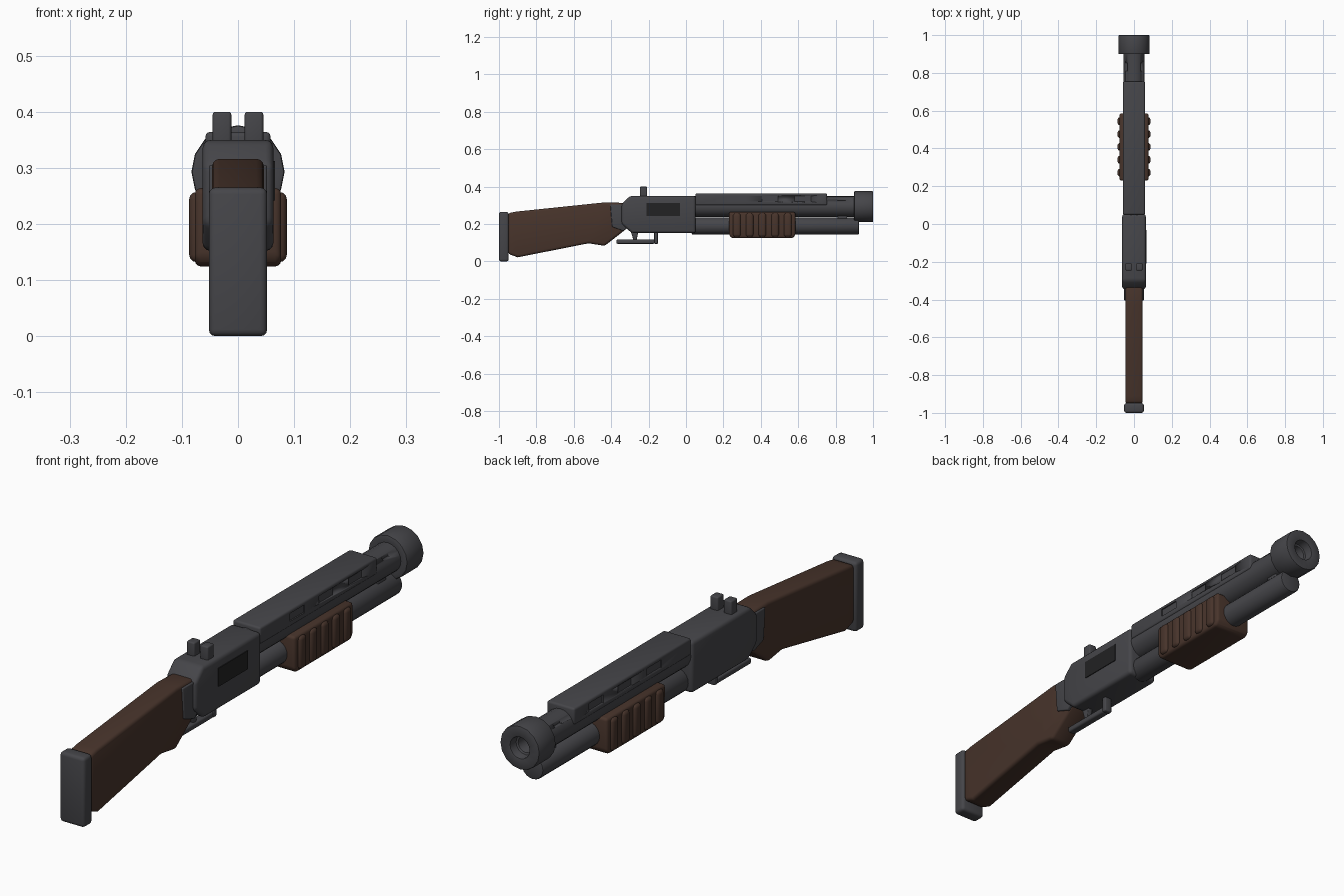
import bpy, bmesh, math
from mathutils import Vector, Matrix

if "Cube" in bpy.data.objects:
    bpy.data.objects.remove(bpy.data.objects["Cube"], do_unlink=True)


def material(name, rgb):
    m = bpy.data.materials.new(name)
    m.use_nodes = True
    m.diffuse_color = (*rgb, 1)
    bsdf = m.node_tree.nodes["Principled BSDF"]
    bsdf.inputs["Base Color"].default_value = (*rgb, 1)
    bsdf.inputs["Roughness"].default_value = 0.7
    return m


METAL = material("dark_grey_metal", (0.06, 0.06, 0.067))
WOOD = material("brown_wood", (0.064, 0.034, 0.024))
BLACK = material("black_port", (0.016, 0.016, 0.017))


def finish(name, bm, mat, bevel=0, segments=3):
    bmesh.ops.recalc_face_normals(bm, faces=bm.faces)
    me = bpy.data.meshes.new(name)
    bm.to_mesh(me)
    bm.free()
    me.materials.append(mat)
    ob = bpy.data.objects.new(name, me)
    bpy.context.collection.objects.link(ob)
    bpy.ops.object.select_all(action="DESELECT")
    ob.select_set(True)
    bpy.context.view_layer.objects.active = ob
    if bevel:
        mod = ob.modifiers.new("bevel", "BEVEL")
        mod.width, mod.segments = bevel, segments
        mod.limit_method, mod.angle_limit = "ANGLE", math.radians(35)
        bpy.ops.object.modifier_apply(modifier=mod.name)
    bpy.ops.object.shade_smooth_by_angle(angle=math.radians(40))
    return ob


def box(name, x, y, z, mat=METAL, bevel=0.0):
    """Box from (low, high) ranges."""
    bm = bmesh.new()
    bmesh.ops.create_cube(bm, size=1)
    for v in bm.verts:
        v.co = Vector([(r[0] + r[1]) / 2 + c * (r[1] - r[0]) for c, r in zip(v.co, (x, y, z))])
    return finish(name, bm, mat, bevel)


def side_profile(name, points, x, mat, bevel):
    """Side outline of (y, z) points, extruded across x."""
    bm = bmesh.new()
    face = bm.faces.new([bm.verts.new((x[0], y, z)) for y, z in points])
    out = bmesh.ops.extrude_face_region(bm, geom=[face])
    moved = [g for g in out["geom"] if isinstance(g, bmesh.types.BMVert)]
    bmesh.ops.translate(bm, verts=moved, vec=(x[1] - x[0], 0, 0))
    return finish(name, bm, mat, bevel)


def lathe(name, points, height, mat=METAL, bevel=0.0, sides=20):
    """Spin (radius, y) points about a lengthwise axis at the given height."""
    bm = bmesh.new()
    rings = []
    for r, y in points:
        rings.append([bm.verts.new((r * math.cos(a), y, height + r * math.sin(a)))
                      for a in (math.tau * i / sides for i in range(sides))])
    for a, b in zip(rings, rings[1:]):
        for i in range(sides):
            j = (i + 1) % sides
            bm.faces.new((a[i], a[j], b[j], b[i]))
    bm.faces.new(rings[0])
    bm.faces.new(rings[-1])
    return finish(name, bm, mat, bevel, 2)


def carve(target, cutter):
    mod = target.modifiers.new("cut", "BOOLEAN")
    mod.operation, mod.object, mod.solver = "DIFFERENCE", cutter, "EXACT"
    bpy.context.view_layer.objects.active = target
    bpy.ops.object.modifier_apply(modifier=mod.name)
    bpy.data.objects.remove(cutter, do_unlink=True)


# Stock and butt pad
box("butt_pad", (-0.052, 0.052), (-1, -0.948), (0, 0.265), METAL, 0.012)
side_profile("stock", [(-0.95, 0.04), (-0.95, 0.258), (-0.91, 0.266), (-0.43, 0.316), (-0.31, 0.312),
                       (-0.30, 0.19), (-0.33, 0.165), (-0.435, 0.083), (-0.52, 0.097), (-0.90, 0.022)],
             (-0.046, 0.046), WOOD, 0.013)
for side, name in ((1, "left"), (-1, "right")):
    side_profile(name + "_stock_collar", [(-0.405, 0.305), (-0.30, 0.305), (-0.30, 0.19),
                                          (-0.335, 0.163), (-0.395, 0.185)],
                 sorted((0.035 * side, 0.052 * side)), METAL, 0.004)

# Receiver and ejection port
side_profile("receiver", [(-0.345, 0.20), (-0.345, 0.305), (-0.30, 0.35), (0.052, 0.35),
                          (0.052, 0.152), (-0.29, 0.152)], (-0.063, 0.063), METAL, 0.014)
box("ejection_port", (0.06, 0.066), (-0.21, -0.033), (0.242, 0.312), BLACK)

# Rear sight posts
for side, name in ((1, "left"), (-1, "right")):
    box(name + "_rear_sight", sorted((0.012 * side, 0.045 * side)), (-0.246, -0.208),
        (0.335, 0.40), METAL, 0.005)

# Trigger and guard
box("guard_bar", (-0.016, 0.016), (-0.372, -0.168), (0.094, 0.117), METAL, 0.007)
box("guard_post", (-0.016, 0.016), (-0.17, -0.15), (0.094, 0.165), METAL, 0.005)
side_profile("trigger", [(-0.295, 0.16), (-0.255, 0.16), (-0.265, 0.11), (-0.28, 0.11)],
             (-0.01, 0.01), METAL, 0.003)

# Barrel with a hollow muzzle
BORE = 0.293
barrel = lathe("barrel", [(0.056, 0.03), (0.056, 0.91)], BORE)
lathe("muzzle", [(0.062, 0.899), (0.083, 0.899), (0.083, 1.0), (0.04, 1.0), (0.04, 0.965),
                 (0.03, 0.965), (0.03, 0.912)], BORE, METAL, 0.008, 16)
lathe("magazine_tube", [(0.046, 0.03), (0.046, 0.925)], 0.19, METAL, 0.006)
box("tube_clamp", (-0.022, 0.022), (0.81, 0.862), (0.20, 0.26), METAL, 0.004)

# Heat shield with shallow vents
shield = box("heat_shield", (-0.058, 0.058), (0.05, 0.755), (0.30, 0.364), METAL, 0.008)
for side in (1, -1):
    xs = sorted((0.053 * side, 0.08 * side))
    for y in (0.23, 0.405, 0.58):
        carve(shield, box("vent_cutter", xs, (y, y + 0.087), (0.32, 0.35)))
    carve(barrel, box("barrel_cutter", sorted((0.034 * side, 0.08 * side)), (0.81, 0.852), (0.325, 0.34)))

# Pump grip with raised ribs
side_profile("pump_grip", [(0.23, 0.14), (0.23, 0.264), (0.585, 0.264), (0.585, 0.14),
                           (0.57, 0.124), (0.245, 0.124)], (-0.077, 0.077), WOOD, 0.016)
for i in range(5):
    y = 0.408 + (i - 2) * 0.068
    box("grip_rib_%d" % (i + 1), (-0.087, 0.087), (y - 0.021, y + 0.021), (0.132, 0.257), WOOD, 0.013)
